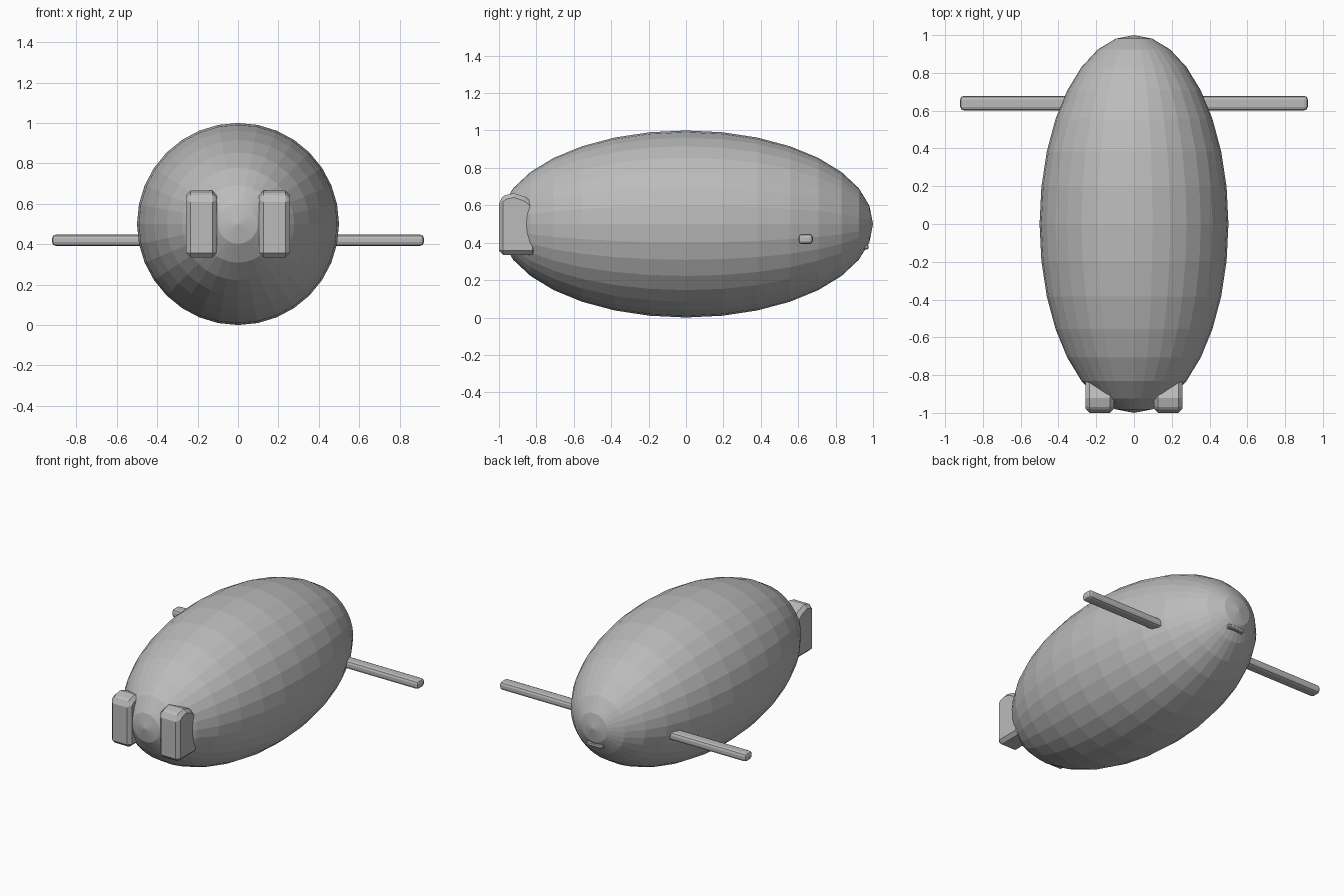
import bpy, bmesh, math
from mathutils import Matrix, Vector

if "Cube" in bpy.data.objects:
    bpy.data.objects.remove(bpy.data.objects["Cube"])

grey = bpy.data.materials.new("plain grey")
grey.diffuse_color = (0.5, 0.5, 0.5, 1)
grey.use_nodes = True
grey.node_tree.nodes["Principled BSDF"].inputs["Base Color"].default_value = grey.diffuse_color


def finish(bm, name):
    bmesh.ops.recalc_face_normals(bm, faces=bm.faces)
    mesh = bpy.data.meshes.new(name)
    bm.to_mesh(mesh)
    bm.free()
    mesh.materials.append(grey)
    ob = bpy.data.objects.new(name, mesh)
    bpy.context.collection.objects.link(ob)
    return ob


def bevel(ob, width, segments=1):
    m = ob.modifiers.new("bevel", 'BEVEL')
    m.width, m.segments = width, segments
    m.limit_method = 'ANGLE'
    m.angle_limit = math.radians(50)


def box(name, lo, hi, width, segments=1):
    lo, hi = Vector(lo), Vector(hi)
    bm = bmesh.new()
    bmesh.ops.create_cube(bm, size=1)
    bmesh.ops.scale(bm, vec=hi - lo, verts=bm.verts)
    bmesh.ops.translate(bm, vec=(lo + hi) / 2, verts=bm.verts)
    ob = finish(bm, name)
    bevel(ob, width, segments)
    return ob


# Body: faceted ellipsoid with its poles along y
bm = bmesh.new()
bmesh.ops.create_uvsphere(bm, u_segments=32, v_segments=16, radius=1)
bmesh.ops.rotate(bm, matrix=Matrix.Rotation(math.pi / 2, 3, 'X'), verts=bm.verts)
bmesh.ops.scale(bm, vec=(0.5, 1, 0.5), verts=bm.verts)
bmesh.ops.translate(bm, vec=(0, 0, 0.5), verts=bm.verts)
finish(bm, "body")

# Two upright blocks at the front, side profile extruded across x
profile = [(-1, .335), (-1, .63), (-.97, .653), (-.92, .665),
           (-.86, .645), (-.80, .60), (-.80, .335)]
for side, name in ((-1, "left_block"), (1, "right_block")):
    bm = bmesh.new()
    face = bm.faces.new([bm.verts.new((side * 0.105, y, z)) for y, z in profile])
    ext = bmesh.ops.extrude_face_region(bm, geom=[face])
    verts = [v for v in ext["geom"] if isinstance(v, bmesh.types.BMVert)]
    bmesh.ops.translate(bm, vec=(side * 0.152, 0, 0), verts=verts)
    bevel(finish(bm, name), 0.022)

# Side rods
for side, name in ((-1, "left_rod"), (1, "right_rod")):
    x0, x1 = sorted((side * 0.25, side * 0.92))
    box(name, (x0, 0.602, 0.392), (x1, 0.678, 0.447), 0.018, 2)

# Small lip below the rear tip
box("rear_lip", (-0.06, 0.92, 0.365), (0.06, 0.977, 0.392), 0.006)
